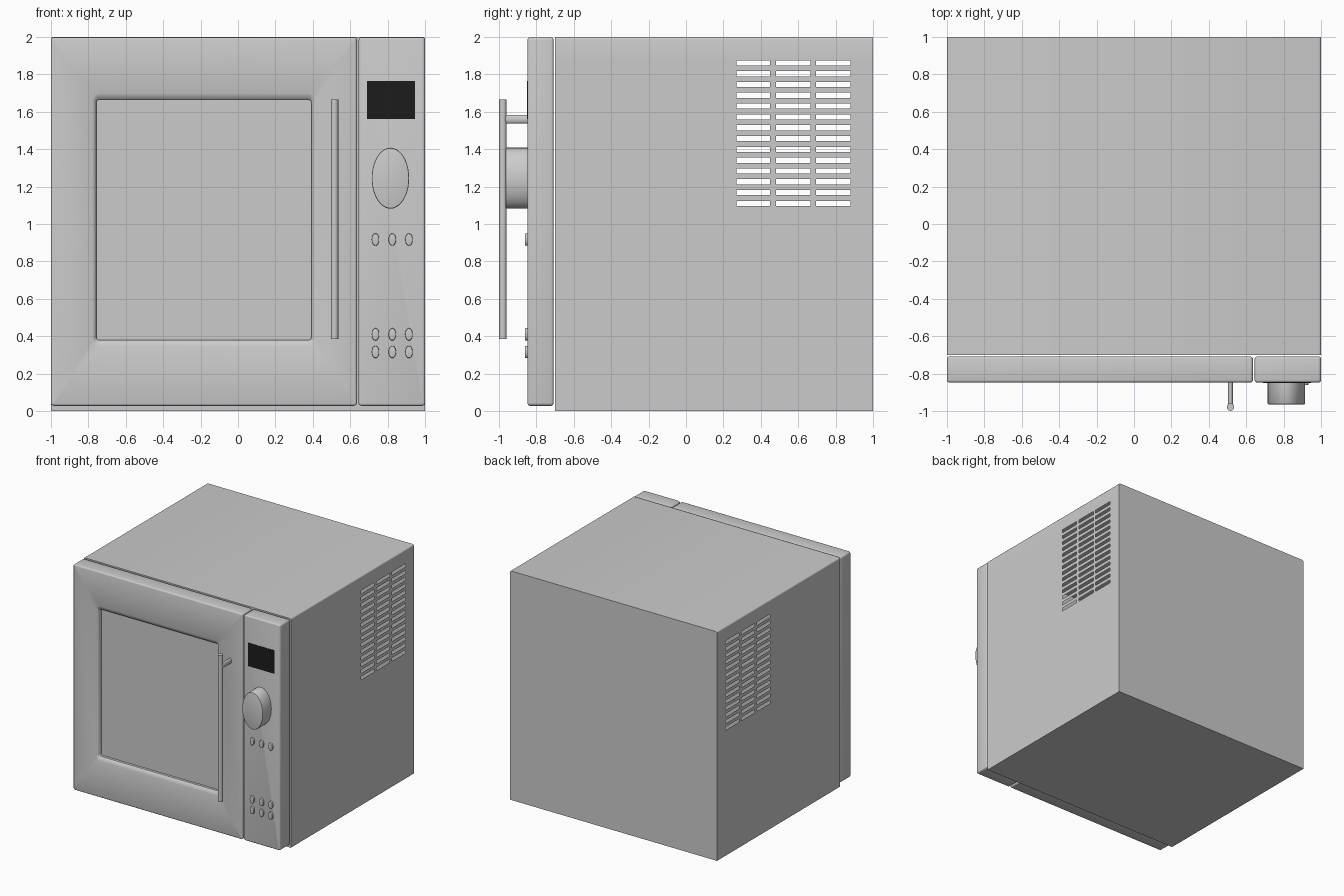
import bpy, bmesh, math
from math import sin, cos, pi
from mathutils import Matrix

if "Cube" in bpy.data.objects:
    bpy.data.objects.remove(bpy.data.objects["Cube"])

FRONT, BACK = -0.847, -0.709      # front and back planes of door and panel
EDGE = 0.012                      # rounding of door and panel edges


def finish(bm, name, smooth=True):
    bmesh.ops.recalc_face_normals(bm, faces=bm.faces[:])
    mesh = bpy.data.meshes.new(name)
    bm.to_mesh(mesh)
    bm.free()
    obj = bpy.data.objects.new(name, mesh)
    bpy.context.collection.objects.link(obj)
    if smooth:
        bpy.ops.object.select_all(action='DESELECT')
        obj.select_set(True)
        bpy.context.view_layer.objects.active = obj
        bpy.ops.object.shade_smooth_by_angle(angle=math.radians(35))
    return obj


def rounded_rect(x0, x1, z0, z1, r, y, steps=5):
    corners = [(x1 - r, z1 - r), (x0 + r, z1 - r), (x0 + r, z0 + r), (x1 - r, z0 + r)]
    loop = []
    for i, (cx, cz) in enumerate(corners):
        for k in range(steps):
            a = pi / 2 * (i + k / (steps - 1))
            loop.append((cx + r * cos(a), y, cz + r * sin(a)))
    return loop


def ellipse(cx, cz, rx, rz, y, n=40):
    return [(cx + rx * cos(2 * pi * i / n), y, cz + rz * sin(2 * pi * i / n)) for i in range(n)]


def loft(name, loops):
    bm = bmesh.new()
    rings = [[bm.verts.new(p) for p in loop] for loop in loops]
    n = len(rings[0])
    for a, b in zip(rings, rings[1:]):
        for i in range(n):
            j = (i + 1) % n
            bm.faces.new((a[i], a[j], b[j], b[i]))
    bm.faces.new(rings[0])
    bm.faces.new(rings[-1])
    return finish(bm, name)


def slab_loops(x0, x1, z0, z1):
    """Plate outline from back to front with rounded rims."""
    loops = []
    angles = [0, pi / 6, pi / 3, pi / 2]
    for a in reversed(angles):
        d = EDGE * (1 - cos(a))
        loops.append(rounded_rect(x0 + d, x1 - d, z0 + d, z1 - d, 0.016 - d,
                                  BACK - EDGE * (1 - sin(a))))
    for a in angles:
        d = EDGE * (1 - cos(a))
        loops.append(rounded_rect(x0 + d, x1 - d, z0 + d, z1 - d, 0.016 - d,
                                  FRONT + EDGE * (1 - sin(a))))
    return loops


def button(name, cx, cz, rx, rz, y0, y1, rim):
    k = rz / rx
    return loft(name, [
        ellipse(cx, cz, rx, rz, y0),
        ellipse(cx, cz, rx, rz, y1 + rim),
        ellipse(cx, cz, rx - rim * 0.3, rz - rim * 0.3 * k, y1 + rim * 0.3),
        ellipse(cx, cz, rx - rim, rz - rim * k, y1)])


# Cabinet shell with rows of open vent slots in both side walls
bm = bmesh.new()
bmesh.ops.create_cube(bm, size=1, matrix=Matrix.Translation((0, 0.15, 1.0)) @ Matrix.Diagonal((2, 1.7, 2, 1)))
top_edges = [e for e in bm.edges
             if all(v.co.z > 1.9 for v in e.verts) and e.verts[0].co.x * e.verts[1].co.x > 0]
bmesh.ops.bevel(bm, geom=top_edges, offset=0.012, segments=3, profile=0.5, affect='EDGES')
columns = [(0.27, 0.45), (0.48, 0.665), (0.695, 0.88)]
rows = [(1.11 + 0.0578 * i - 0.014, 1.11 + 0.0578 * i + 0.014) for i in range(14)]
for axis, spans in ((1, columns), (2, rows)):
    for value in (v for span in spans for v in span):
        co, no = [0, 0, 0], [0, 0, 0]
        co[axis], no[axis] = value, 1
        sides = [f for f in bm.faces if abs(f.calc_center_median().x) > 0.999]
        geom = set(sides)
        for f in sides:
            geom.update(f.edges)
            geom.update(f.verts)
        bmesh.ops.bisect_plane(bm, geom=list(geom), dist=1e-5, plane_co=co, plane_no=no)


def in_slot(f):
    c = f.calc_center_median()
    return (abs(c.x) > 0.999 and any(a < c.y < b for a, b in columns)
            and any(a < c.z < b for a, b in rows))


bmesh.ops.delete(bm, geom=[f for f in bm.faces if in_slot(f)], context='FACES')
finish(bm, "cabinet")

# Door with sunken window
door = slab_loops(-1.0, 0.636, 0.028, 1.998)
for grow_x, grow_z, y in ((0.02, 0.035, FRONT), (0.008, 0.012, FRONT + 0.008),
                          (0, 0, FRONT + 0.02), (0, 0, FRONT + 0.042)):
    door.append(rounded_rect(-0.757 - grow_x, 0.392 + grow_x, 0.38 - grow_z, 1.665 + grow_z,
                             0.015 + grow_x, y))
loft("door", door)

# Control panel
loft("control_panel", slab_loops(0.645, 1.0, 0.028, 1.998))

# Dark display
bm = bmesh.new()
bmesh.ops.create_cube(bm, size=1, matrix=Matrix.Translation((0.818, FRONT, 1.663))
                      @ Matrix.Diagonal((0.257, 0.004, 0.204, 1)))
display = finish(bm, "display", smooth=False)
black = bpy.data.materials.new("black")
black.diffuse_color = (0.012, 0.012, 0.012, 1)
black.use_nodes = True
black.node_tree.nodes["Principled BSDF"].inputs["Base Color"].default_value = black.diffuse_color
display.data.materials.append(black)

# Dial and push buttons
button("dial", 0.815, 1.245, 0.1, 0.163, FRONT, -0.965, 0.006)
for r, z in enumerate((0.917, 0.41, 0.316)):
    for c, x in enumerate((0.735, 0.825, 0.914)):
        button(f"button_{r}_{c}", x, z, 0.02, 0.033, FRONT, -0.862, 0.004)

# Handle bar and its post
bm = bmesh.new()
bmesh.ops.create_cone(bm, cap_ends=True, segments=24, radius1=0.02, radius2=0.02, depth=1.28,
                      matrix=Matrix.Translation((0.516, -0.979, 1.025)))
finish(bm, "handle_bar")
loft("handle_post", [ellipse(0.516, 1.56, 0.014, 0.024, y, 24) for y in (FRONT, -0.975)])
